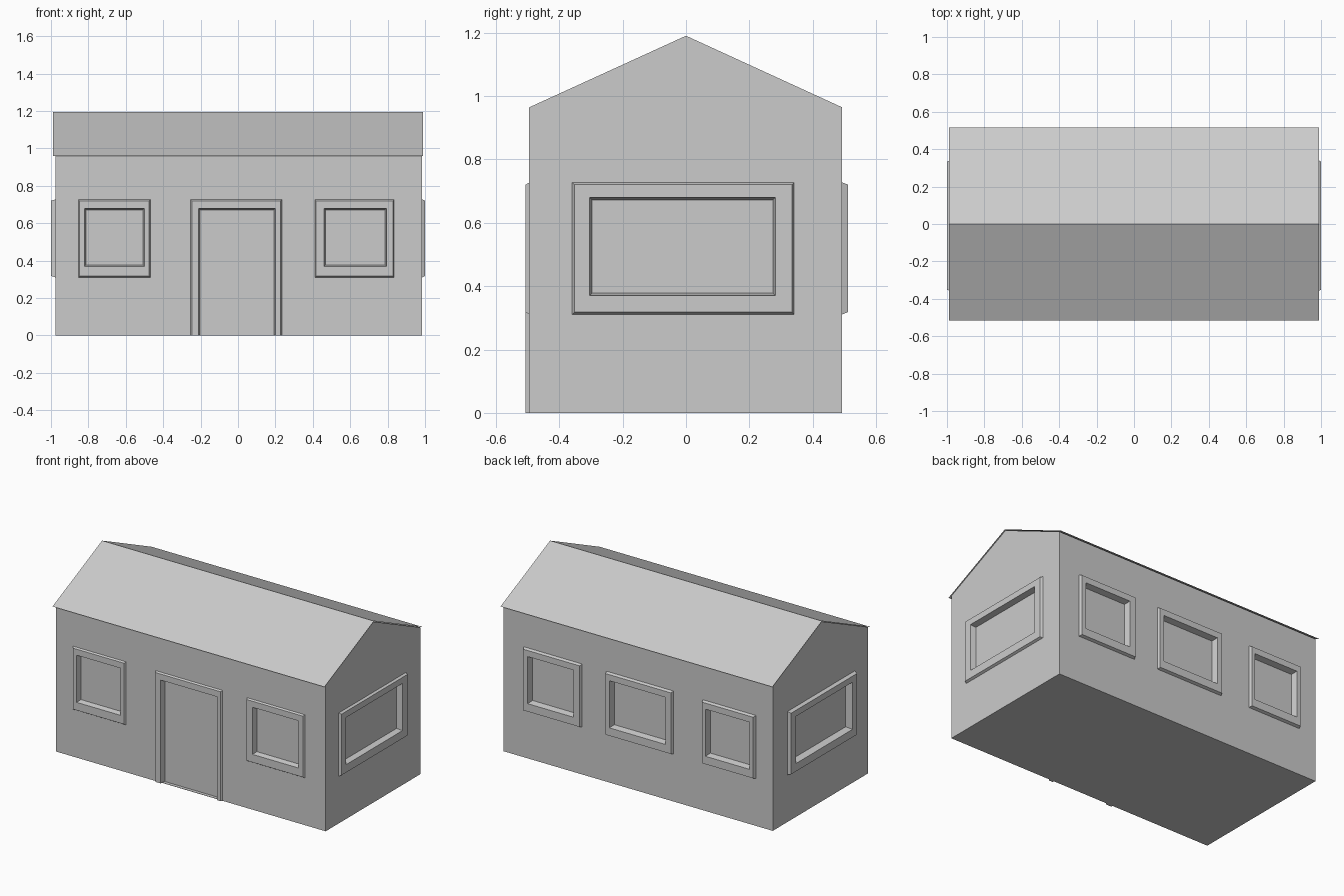
import bpy, bmesh
from mathutils import Vector

if "Cube" in bpy.data.objects:
    bpy.data.objects.remove(bpy.data.objects["Cube"])

RECESS = 0.022   # how far panes sit behind the wall
BEVEL = 0.008


def make_object(name, verts, faces):
    mesh = bpy.data.meshes.new(name)
    mesh.from_pydata(verts, [], faces)
    bm = bmesh.new()
    bm.from_mesh(mesh)
    bmesh.ops.recalc_face_normals(bm, faces=bm.faces)
    bm.to_mesh(mesh)
    bm.free()
    ob = bpy.data.objects.new(name, mesh)
    bpy.context.collection.objects.link(ob)
    return ob


# Each wall: along axis, outward axis, wall plane offset, frame projection
WALLS = {
    "front": (Vector((1, 0, 0)), Vector((0, -1, 0)), 0.495, 0.011),
    "back": (Vector((1, 0, 0)), Vector((0, 1, 0)), 0.493, 0.018),
    "right": (Vector((0, 1, 0)), Vector((1, 0, 0)), 0.985, 0.015),
    "left": (Vector((0, 1, 0)), Vector((-1, 0, 0)), 0.977, 0.023),
}

# House body: gabled profile extruded along x
profile = [(-0.495, 0), (0.493, 0), (0.493, 0.964), (0, 1.19), (-0.495, 0.964)]
n = len(profile)
verts = [(x, y, z) for x in (-0.977, 0.985) for y, z in profile]
faces = [tuple(range(n)), tuple(range(n, 2 * n))]
faces += [(i, (i + 1) % n, (i + 1) % n + n, i + n) for i in range(n)]
house_body = make_object("house_body", verts, faces)

# Roof: two thin sheets meeting at the ridge
roof = [(x, y, z) for x in (-0.99, 0.99)
        for y, z in ((-0.515, 0.959), (0, 1.196), (0.515, 0.959))]
make_object("roof", roof, [(0, 3, 4, 1), (1, 4, 5, 2)])

cut_verts, cut_faces = [], []


def opening(name, wall, outer, inner, door=False):
    """Raised, chamfered frame lining a shallow recess in the wall."""
    along, out, offset, proj = WALLS[wall]

    def place(u, d, z):
        return along * u + out * (offset + d) + Vector((0, 0, z))

    def loop(u0, u1, z0, z1, d):
        z0 = 0 if door else z0
        return [place(u, d, z) for u, z in ((u0, z0), (u0, z1), (u1, z1), (u1, z0))]

    (a, b), (c, e) = outer, inner
    t = BEVEL
    fv = (loop(a, b, 0.31, 0.728, -0.002)
          + loop(a + t, b - t, 0.31 + t, 0.728 - t, proj)
          + loop(c, e, 0.37, 0.68, proj)
          + loop(c + t, e - t, 0.37 + t, 0.68 - t, -RECESS))
    segments = range(3 if door else 4)
    ff = [(r * 4 + i, r * 4 + (i + 1) % 4, r * 4 + 4 + (i + 1) % 4, r * 4 + 4 + i)
          for r in range(3) for i in segments]
    if door:
        ff += [(0, 4, 8, 12), (3, 7, 11, 15)]
    make_object(name, fv, ff)

    # Matching block added to the wall cutter
    base = len(cut_verts)
    z0 = 0.002 if door else 0.366
    for d in (-RECESS, 0.05):
        cut_verts.extend(place(u, d, z) for u, z in
                         ((c - 0.004, z0), (c - 0.004, 0.684),
                          (e + 0.004, 0.684), (e + 0.004, z0)))
    for f in ((0, 1, 2, 3), (4, 5, 6, 7), (0, 1, 5, 4), (1, 2, 6, 5), (2, 3, 7, 6), (3, 0, 4, 7)):
        cut_faces.append(tuple(base + i for i in f))


# Three columns of openings on the long walls; the front middle is the doorway
columns = {
    "left": ((-0.855, -0.467), (-0.82, -0.5)),
    "middle": ((-0.255, 0.236), (-0.21, 0.2)),
    "right": ((0.41, 0.836), (0.46, 0.795)),
}
for wall in ("front", "back"):
    for col, (outer, inner) in columns.items():
        is_door = wall == "front" and col == "middle"
        name = "door_frame" if is_door else f"{wall}_{col}_window_frame"
        opening(name, wall, outer, inner, is_door)

# One wide window on each gable end
for wall in ("left", "right"):
    opening(f"{wall}_end_window_frame", wall, (-0.36, 0.342), (-0.304, 0.282))

# Sink the recesses into the walls
cutter = make_object("opening_cutter", cut_verts, cut_faces)
cutter.hide_render = True
cut = house_body.modifiers.new("openings", "BOOLEAN")
cut.operation = "DIFFERENCE"
cut.solver = "EXACT"
cut.object = cutter
bpy.context.view_layer.objects.active = house_body
bpy.ops.object.modifier_apply(modifier=cut.name)
bpy.data.objects.remove(cutter)
